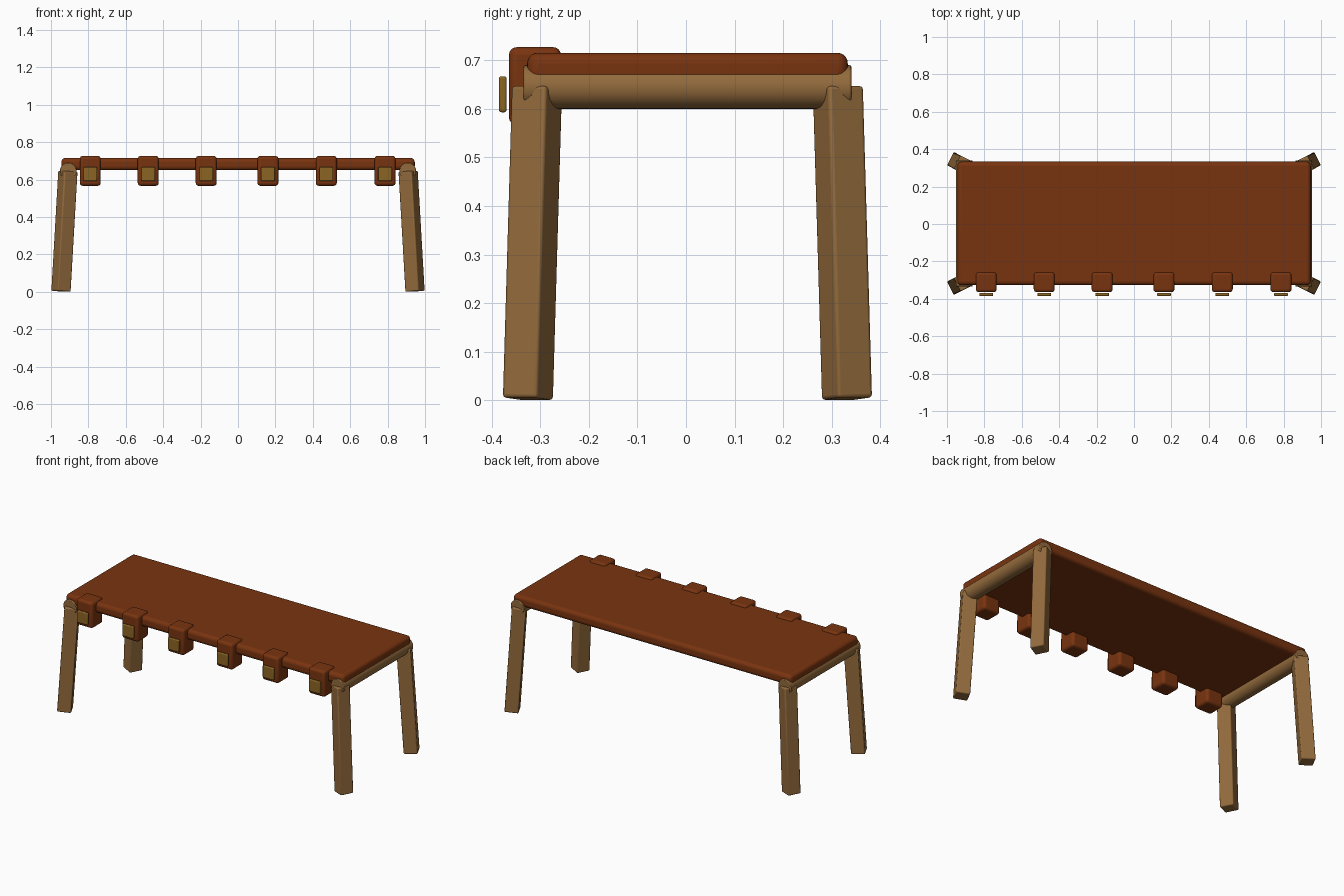
import bpy
import bmesh
from math import radians
from mathutils import Matrix

default = bpy.data.objects.get("Cube")
if default:
    bpy.data.objects.remove(default, do_unlink=True)


def material(name, rgb):
    mat = bpy.data.materials.new(name)
    mat.use_nodes = True
    color = (*rgb, 1)
    mat.diffuse_color = color
    mat.node_tree.nodes["Principled BSDF"].inputs["Base Color"].default_value = color
    return mat


leather = material("red_brown_leather", (0.19, 0.034, 0.005))
wood = material("tan_wood", (0.29, 0.145, 0.045))
brass = material("dull_brass", (0.26, 0.13, 0.017))


def finish(name, bm, matrix, mat, bevel, segments):
    mesh = bpy.data.meshes.new(name)
    bm.to_mesh(mesh)
    bm.free()
    mesh.materials.append(mat)
    obj = bpy.data.objects.new(name, mesh)
    obj.matrix_world = matrix
    bpy.context.collection.objects.link(obj)
    mod = obj.modifiers.new("soft_edges", 'BEVEL')
    mod.width = bevel
    mod.segments = segments
    mod.limit_method = 'ANGLE'
    mod.angle_limit = radians(40)
    bpy.ops.object.select_all(action='DESELECT')
    bpy.context.view_layer.objects.active = obj
    obj.select_set(True)
    bpy.ops.object.shade_smooth_by_angle(angle=radians(35))
    return obj


def box(name, size, matrix, mat, bevel, segments=3):
    bm = bmesh.new()
    bmesh.ops.create_cube(bm, size=1)
    bmesh.ops.scale(bm, vec=size, verts=bm.verts)
    return finish(name, bm, matrix, mat, bevel, segments)


def at(x, y, z):
    return Matrix.Translation((x, y, z))


# Padded top
box("table_top", (1.89, 0.66, 0.065), at(0, 0.003, 0.683), leather, 0.022, 5)

# Round end rails and splayed, turned square legs
for side, x in (("left", 1), ("right", -1)):
    bm = bmesh.new()
    bmesh.ops.create_cone(bm, cap_ends=True, segments=32, radius1=0.045,
                          radius2=0.045, depth=0.675)
    finish(side + "_rail", bm,
           at(x * 0.908, 0.003, 0.645) @ Matrix.Rotation(radians(90), 4, 'X'),
           wood, 0.004, 2)
    for end, y in (("front", -1), ("back", 1)):
        turn = Matrix.Rotation(radians(27 * x * y), 4, 'Z')
        lean = Matrix.Rotation(radians(-3.7 * x), 4, 'Y')
        box(f"{end}_{side}_leg", (0.08, 0.08, 0.643),
            at(x * 0.928, y * 0.319 + 0.003, 0.324) @ turn @ lean, wood, 0.007)

# Leather clasps along the front edge, each with a brass plate
for i, x in enumerate((-0.79, -0.48, -0.17, 0.16, 0.472, 0.786)):
    box(f"clasp_{i + 1}", (0.112, 0.107, 0.16), at(x, -0.311, 0.647), leather, 0.016, 4)
    box(f"clasp_plate_{i + 1}", (0.074, 0.016, 0.074), at(x, -0.377, 0.63), brass, 0.005)
